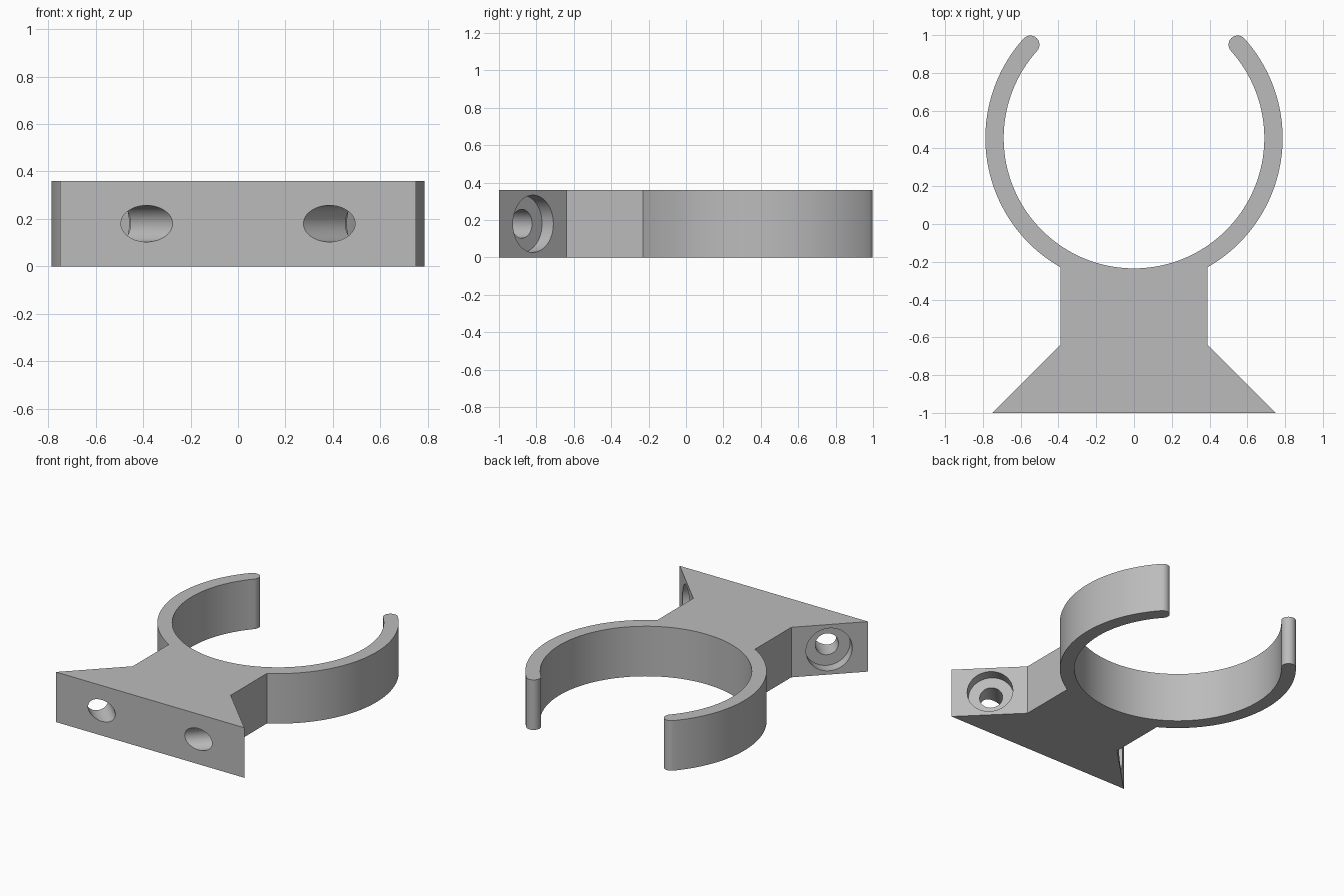
import bpy, bmesh
from math import radians, cos, sin, asin, degrees
from mathutils import Vector

cube = bpy.data.objects.get("Cube")
if cube:
    bpy.data.objects.remove(cube, do_unlink=True)

HEIGHT = 0.36
RING_Y, R_IN, R_OUT = 0.455, 0.69, 0.787
R_MID, R_TIP = (R_IN + R_OUT) / 2, (R_OUT - R_IN) / 2
TIP_ANGLE = 42
NECK_X, FOOT_X, NECK_Y, FOOT_Y = 0.39, 0.75, -0.64, -1.0

grey = bpy.data.materials.new("light grey plastic")
grey.use_nodes = True
colour = (0.5, 0.5, 0.5, 1)
grey.diffuse_color = colour
grey.node_tree.nodes["Principled BSDF"].inputs["Base Color"].default_value = colour


def arc(cx, cy, r, start, end, steps):
    """Points on an arc, angles in degrees."""
    angles = [radians(start + (end - start) * i / steps) for i in range(steps + 1)]
    return [(cx + r * cos(a), cy + r * sin(a)) for a in angles]


def make_object(name, bm):
    bmesh.ops.recalc_face_normals(bm, faces=bm.faces)
    mesh = bpy.data.meshes.new(name)
    bm.to_mesh(mesh)
    bm.free()
    obj = bpy.data.objects.new(name, mesh)
    bpy.context.collection.objects.link(obj)
    mesh.materials.append(grey)
    return obj


# Right half of the outline: foot, neck, outer arc, rounded tip, inner arc
join = -degrees(asin((R_OUT**2 - NECK_X**2) ** 0.5 / R_OUT))
tip = radians(TIP_ANGLE)
half = [(FOOT_X, FOOT_Y), (NECK_X, NECK_Y)]
half += arc(0, RING_Y, R_OUT, join, TIP_ANGLE, 40)
half += arc(R_MID * cos(tip), RING_Y + R_MID * sin(tip), R_TIP,
            TIP_ANGLE, TIP_ANGLE + 180, 14)[1:-1]
half += arc(0, RING_Y, R_IN, TIP_ANGLE, -90, 52)
outline = half + [(-x, y) for x, y in reversed(half[:-1])]

# Extrude the outline into the clip
bm = bmesh.new()
face = bm.faces.new([bm.verts.new((x, y, 0)) for x, y in outline])
extruded = bmesh.ops.extrude_face_region(bm, geom=[face])
top = [v for v in extruded["geom"] if isinstance(v, bmesh.types.BMVert)]
bmesh.ops.translate(bm, verts=top, vec=(0, 0, HEIGHT))
clip = make_object("pipe_clip", bm)


def cutter(name, side, radius, start, end):
    """Cylinder along the diagonal screw axis; distances from the sloped face."""
    axis = Vector((side, 1, 0)).normalized()
    seat = Vector((side * 0.5675, -0.8175, HEIGHT / 2))
    bm = bmesh.new()
    bmesh.ops.create_cone(bm, cap_ends=True, segments=48, radius1=radius,
                          radius2=radius, depth=end - start)
    bm.transform(axis.to_track_quat("Z", "Y").to_matrix().to_4x4())
    bmesh.ops.translate(bm, verts=bm.verts, vec=seat + axis * (start + end) / 2)
    obj = make_object(name, bm)
    obj.hide_render = True
    return obj


# Angled screw holes with counterbores
bpy.context.view_layer.objects.active = clip
clip.select_set(True)
for side in (1, -1):
    for name, radius, start, end in (("screw_hole", 0.077, -0.6, 0.1),
                                     ("counterbore", 0.153, -0.085, 0.15)):
        tool = cutter(name, side, radius, start, end)
        mod = clip.modifiers.new(name, "BOOLEAN")
        mod.operation = "DIFFERENCE"
        mod.solver = "EXACT"
        mod.object = tool
        bpy.ops.object.modifier_apply(modifier=mod.name)
        bpy.data.objects.remove(tool, do_unlink=True)

bpy.ops.object.shade_smooth_by_angle(angle=radians(30))
